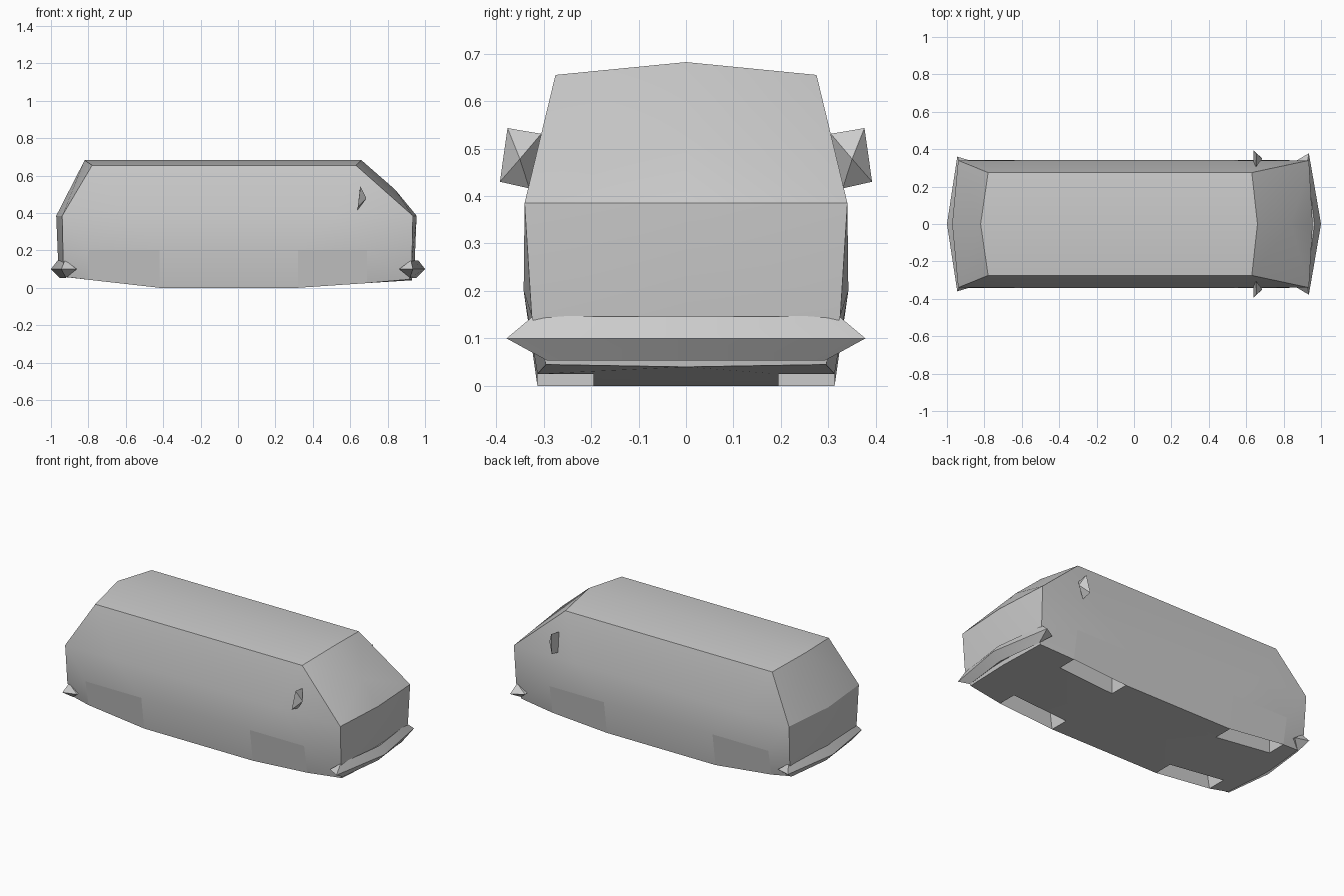
import bpy, bmesh, math

if "Cube" in bpy.data.objects:
    bpy.data.objects.remove(bpy.data.objects["Cube"])


def build(name, points, faces, angle=30):
    """Build one half (+y) from named points and mirror it across the xz plane."""
    bm = bmesh.new()
    for s in (1, -1):
        v = {k: bm.verts.new((x, s * y, z)) for k, (x, y, z) in points.items()}
        for f in faces:
            bm.faces.new([v[k] for k in f.split()])
    bmesh.ops.remove_doubles(bm, verts=bm.verts, dist=0.0005)
    bmesh.ops.recalc_face_normals(bm, faces=bm.faces)
    me = bpy.data.meshes.new(name)
    bm.to_mesh(me)
    bm.free()
    ob = bpy.data.objects.new(name, me)
    bpy.context.collection.objects.link(ob)
    bpy.context.view_layer.objects.active = ob
    ob.select_set(True)
    bpy.ops.object.shade_smooth_by_angle(angle=math.radians(angle))
    ob.select_set(False)
    return ob


# Van body: roof, belt line, side panels and lower skirt
pts = {
    "roof_rc": (-.82, 0, .682), "roof_r": (-.78, .275, .655),
    "roof_fc": (.66, 0, .682), "roof_f": (.63, .275, .655),
    "screen": (.84, 0, .525),
    "belt_rc": (-.972, 0, .385), "belt_r": (-.94, .34, .385),
    "win_r": (-.61, .338, .387), "win_f": (.52, .338, .387),
    "belt_f": (.935, .34, .385), "belt_fc": (.955, 0, .385),
    "low_rc": (-.962, 0, .145), "low_r": (-.935, .325, .147),
    "low_f": (.93, .325, .147), "low_fc": (.945, 0, .145),
    "bot_rc": (-.945, 0, .06), "bot_r": (-.92, .295, .058),
    "bot_f": (.915, .295, .045), "bot_fc": (.93, 0, .04),
}
# Wheel wells: a = outer top, b = outer bottom, t = inner top, i = inner bottom,
# c = floor centre
for n, (x, z) in enumerate([(-.8, .043), (-.42, 0), (.32, 0), (.69, .025)], 1):
    pts[f"a{n}"] = (x, .342, .2)
    pts[f"b{n}"] = (x, .313, z)
    pts[f"t{n}"] = (x, .195, .2)
    pts[f"i{n}"] = (x, .195, z)
    pts[f"c{n}"] = (x, 0, z)

faces = [
    "roof_rc roof_r roof_f roof_fc",
    "roof_fc roof_f screen", "roof_f belt_f screen", "belt_f belt_fc screen",
    "roof_rc roof_r belt_r belt_rc",
    "belt_rc belt_r low_r low_rc", "low_rc low_r bot_r bot_rc",
    "belt_fc belt_f low_f low_fc", "low_fc low_f bot_f bot_fc",
    "roof_r roof_f win_f win_r", "roof_r win_r belt_r", "roof_f belt_f win_f",
    "belt_r win_r a1", "belt_r a1 low_r", "win_r a2 a1",
    "win_r win_f a3 a2", "win_f a4 a3", "win_f belt_f a4", "belt_f low_f a4",
    "low_r a1 b1 bot_r", "a2 a3 b3 b2", "a4 low_f bot_f b4",
    "bot_rc bot_r b1 i1 c1", "c1 i1 i2 c2", "c2 i2 b2 b3 i3 c3",
    "c3 i3 i4 c4", "c4 i4 b4 bot_f bot_fc",
]
# Wells open to the floor, covered by a flat panel on the outside
for m, n in ((1, 2), (3, 4)):
    faces += [f"t{m} t{n} i{n} i{m}", f"a{m} a{n} t{n} t{m}",
              f"a{m} t{m} i{m} b{m}", f"a{n} b{n} i{n} t{n}"]
build("van_body", pts, faces)
cover = {k: p for k, p in pts.items() if k[0] in "ab" and k[1:].isdigit()}
build("wheel_covers", cover, ["a1 b1 b2 a2", "a3 b3 b4 a4"])
for p in bpy.data.objects["wheel_covers"].data.polygons:
    if p.normal.y * p.center.y < 0:
        p.flip()


# Wedge-shaped bumpers with pointed ends
def bumper(name, d, tip_x, tip_y):
    p = {
        "nose": (d, 0, .1), "top_c": (d * .965, 0, .146), "bot_c": (d * .955, 0, .053),
        "tip": (d * tip_x, tip_y, .1), "top": (d * .925, .322, .147),
        "bot": (d * .92, .292, .053), "back": (d * .862, .335, .1),
        "back_c": (d * .87, 0, .1),
    }
    build(name, p, [
        "nose tip top top_c", "nose bot_c bot tip", "tip back top", "tip bot back",
        "top_c top back back_c", "bot_c back_c back bot"], 20)


bumper("front_bumper", 1, .935, .378)
bumper("rear_bumper", -1, .945, .36)

# Door mirrors: flat glass with a pointed shell
build("door_mirrors", {
    "in_top": (.652, .305, .531), "out_top": (.655, .376, .543),
    "out_bot": (.64, .392, .43), "in_bot": (.64, .33, .416),
    "peak": (.686, .35, .478)}, [
    "in_top out_top out_bot in_bot", "in_top out_top peak",
    "out_top out_bot peak", "out_bot in_bot peak", "in_bot in_top peak"], 20)
